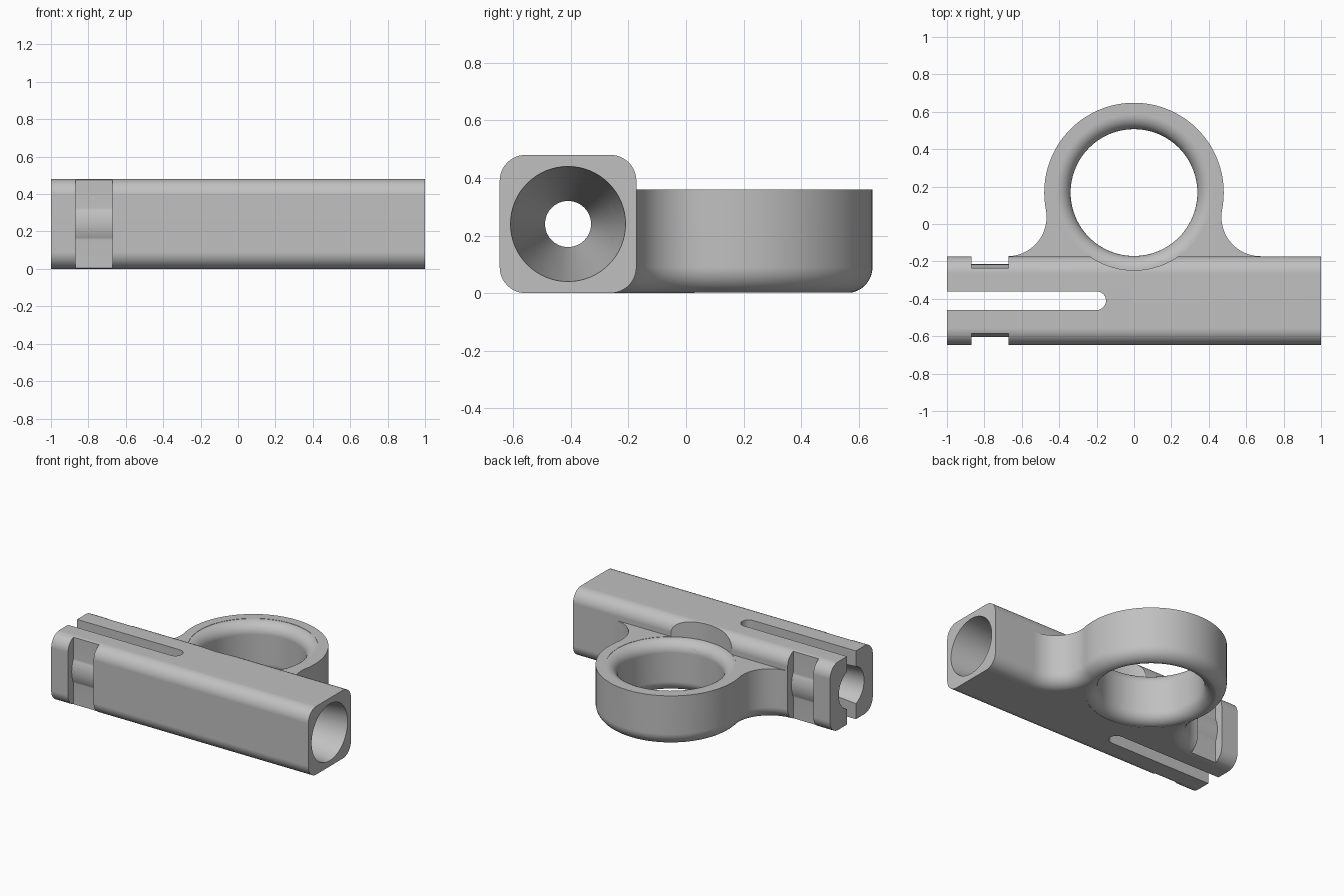
import bpy, bmesh
from math import pi, sin, cos, atan2, sqrt

cube = bpy.data.objects.get("Cube")
if cube:
    bpy.data.objects.remove(cube, do_unlink=True)

grey = bpy.data.materials.new("matte_grey")
grey.use_nodes = True
COLOUR = (0.53, 0.53, 0.53, 1)
grey.diffuse_color = COLOUR
grey.node_tree.nodes["Principled BSDF"].inputs["Base Color"].default_value = COLOUR

# Main dimensions
BAR_Y, BAR_Z, HALF, CORNER = -0.41, 0.24, 0.2375, 0.09
RING_Y, RING_R, HOLE_R, RING_H, LIP = 0.168, 0.48, 0.339, 0.36, 0.076
WEB_R = 0.21


def arc(cx, cy, r, a0, a1, n):
    return [(cx + r * cos(a0 + (a1 - a0) * i / n), cy + r * sin(a0 + (a1 - a0) * i / n))
            for i in range(n + 1)]


def loft(name, loops):
    """Closed solid skinned through equal-length loops of 3D points."""
    bm = bmesh.new()
    rows = [[bm.verts.new(p) for p in loop] for loop in loops]
    n = len(rows[0])
    for a, b in zip(rows, rows[1:]):
        for i in range(n):
            j = (i + 1) % n
            bm.faces.new((a[i], a[j], b[j], b[i]))
    bm.faces.new(rows[0])
    bm.faces.new(rows[-1])
    bmesh.ops.recalc_face_normals(bm, faces=bm.faces[:])
    mesh = bpy.data.meshes.new(name)
    bm.to_mesh(mesh)
    bm.free()
    mesh.materials.append(grey)
    ob = bpy.data.objects.new(name, mesh)
    bpy.context.collection.objects.link(ob)
    return ob


def along_x(profile, x0, x1):
    return [[(x, y, z) for y, z in profile] for x in (x0, x1)]


# Square bar with rounded long edges
inner = HALF - CORNER
section = []
for k, (sy, sz) in enumerate([(1, 1), (-1, 1), (-1, -1), (1, -1)]):
    section += arc(BAR_Y + sy * inner, BAR_Z + sz * (HALF + 0.0025 - CORNER), CORNER,
                   k * pi / 2, (k + 1) * pi / 2, 12)
bar = loft("square_bar", along_x(section, -1, 1))

# Ring body, blended into the bar by concave webs, with a rounded lower edge
web_y = BAR_Y + HALF + WEB_R
web_x = sqrt((RING_R + WEB_R) ** 2 - (RING_Y - web_y) ** 2)
touch = atan2(RING_Y - web_y, -web_x)


def ring_outline(inset):
    half = [(web_x, BAR_Y + HALF - 0.0925)]
    half += arc(web_x, web_y, WEB_R + inset, 1.5 * pi, touch, 20)
    half += arc(0, RING_Y, RING_R - inset, touch - pi, pi / 2, 40)
    return half + [(-x, y) for x, y in reversed(half[:-1])]


layers = []
for i in range(13):
    t = i / 12 * pi / 2
    layers.append((CORNER * (1 - sin(t)), CORNER * (1 - cos(t))))
layers.append((0, RING_H))
ring = loft("ring_mount", [[(x, y, z) for x, y in ring_outline(d)] for d, z in layers])

# Ring hole cutter, flared at both rims
EPS = 0.002
rim = HOLE_R + LIP
low = arc(rim, EPS, LIP, pi / 2, pi, 12)[::-1]
flare = [(rim, -0.1)]
for i in range(13):
    t = i / 12 * pi / 2
    flare.append((rim - LIP * sin(t), EPS + LIP * (1 - cos(t))))
flare += [(r, RING_H - z) for r, z in reversed(flare[1:])] + [(rim, 0.7)]
hole_cutter = loft("ring_hole_cutter",
                   [[(x, y, z) for x, y in arc(0, RING_Y, r, 0, 2 * pi, 96)[:-1]]
                    for r, z in flare])

# Tapered bore cutter: wide mouth, narrow waist, small flare at the slotted end
bore = [(-1.02, 0.142), (-0.25, 0.08), (-0.08, 0.08), (1.0, 0.2), (1.05, 0.2056)]
bore_cutter = loft("bore_cutter",
                   [[(x, y, z) for y, z in arc(BAR_Y, BAR_Z, r, 0, 2 * pi, 64)[:-1]]
                    for x, r in bore])

# Slot cutter with a round end
slot = [(-1.1, BAR_Y - 0.05)] + arc(-0.2, BAR_Y, 0.05, -pi / 2, pi / 2, 16) + [(-1.1, BAR_Y + 0.05)]
slot_cutter = loft("slot_cutter", [[(x, y, z) for x, y in slot] for z in (-0.1, 0.6)])

# Clip groove cutters on both sides, leaving a bulge around the bore
FLAT, BULGE = 0.175, 0.195
swing = atan2(sqrt(BULGE ** 2 - FLAT ** 2), FLAT)
groove = [(0.4, -0.1), (0.4, 0.6), (FLAT, 0.6)]
groove += arc(0, BAR_Z, BULGE, swing, -swing, 12) + [(FLAT, -0.1)]
groove_cutters = [
    loft("groove_cutter", along_x([(BAR_Y + s * u, z) for u, z in groove], -0.87, -0.67))
    for s in (-1, 1)]


def cut(ob, cutters):
    for c in cutters:
        mod = ob.modifiers.new(c.name, 'BOOLEAN')
        mod.operation = 'DIFFERENCE'
        mod.solver = 'EXACT'
        mod.object = c
    bpy.context.view_layer.update()
    graph = bpy.context.evaluated_depsgraph_get()
    mesh = bpy.data.meshes.new_from_object(ob.evaluated_get(graph))
    ob.modifiers.clear()
    ob.data = mesh
    mesh.materials.clear()
    mesh.materials.append(grey)
    for p in mesh.polygons:
        p.material_index = 0


cut(bar, [hole_cutter, bore_cutter, slot_cutter] + groove_cutters)
cut(ring, [hole_cutter, bore_cutter, groove_cutters[1]])
for c in [hole_cutter, bore_cutter, slot_cutter] + groove_cutters:
    bpy.data.objects.remove(c, do_unlink=True)

# Smooth curved surfaces, keep hard edges
for ob in (bar, ring):
    bpy.ops.object.select_all(action='DESELECT')
    ob.select_set(True)
    bpy.context.view_layer.objects.active = ob
    bpy.ops.object.shade_smooth_by_angle(angle=pi / 6)
    ob.modifiers.new("clean_shading", 'WEIGHTED_NORMAL').keep_sharp = True
